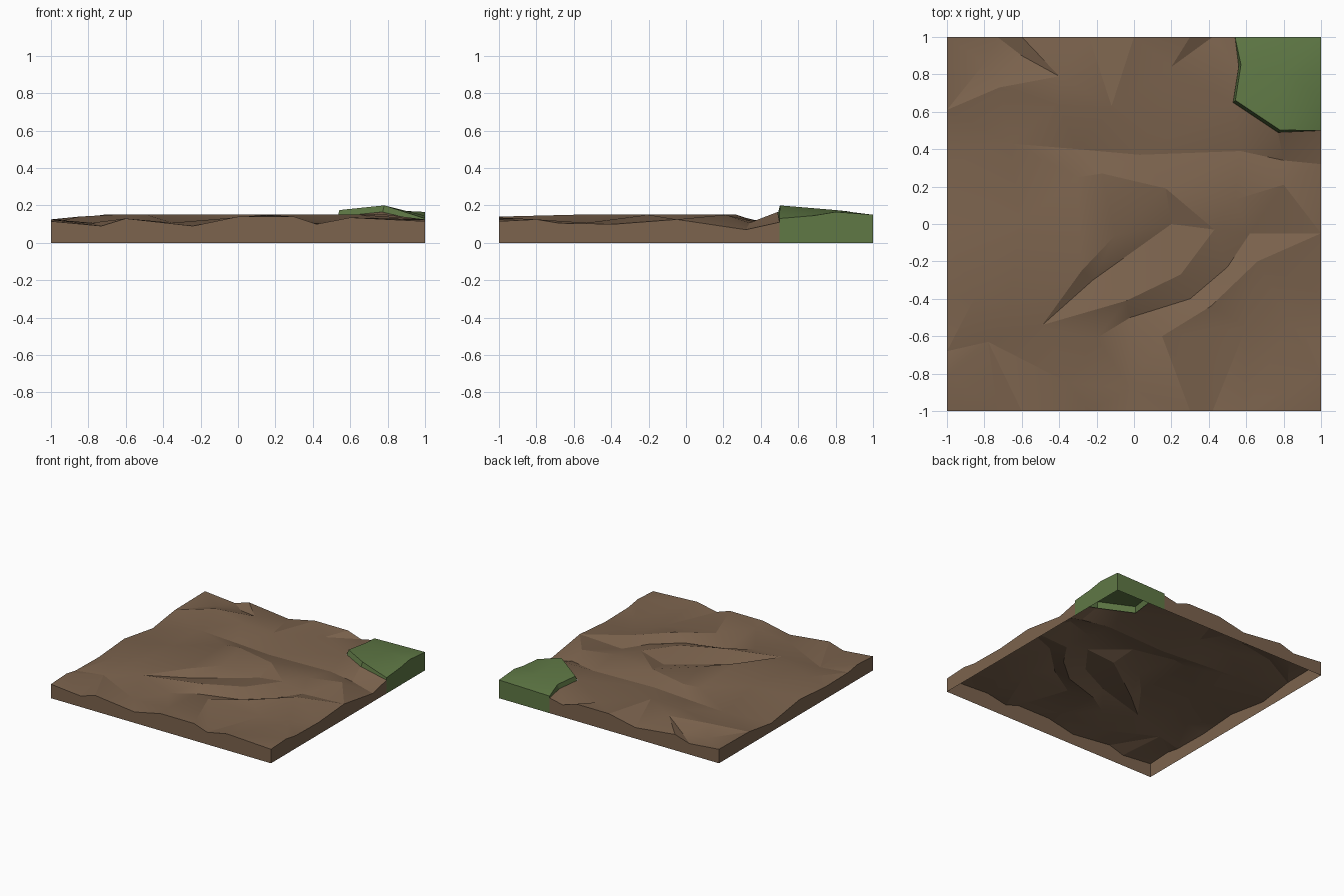
import bpy, bmesh, math
from mathutils import Vector
from mathutils.geometry import delaunay_2d_cdt

if "Cube" in bpy.data.objects:
    bpy.data.objects.remove(bpy.data.objects["Cube"])


def material(name, color):
    m = bpy.data.materials.new(name)
    m.diffuse_color = (*color, 1)
    m.use_nodes = True
    m.node_tree.nodes["Principled BSDF"].inputs["Base Color"].default_value = m.diffuse_color
    return m


def patch(name, outline, lines, mat, lip=None):
    """Triangulate an outline with ridge lines, then drop walls to z = 0 on the tile border."""
    pts, edges = list(outline), []
    for line in lines:
        start = len(pts)
        pts += line
        edges += [(i, i + 1) for i in range(start, len(pts) - 1)]
    co, _, faces, ids, _, _ = delaunay_2d_cdt(
        [Vector(p[:2]) for p in pts], edges, [list(range(len(outline)))], 1, 1e-4)
    bm = bmesh.new()
    vs = []
    for c, src in zip(co, ids):
        near = min(pts, key=lambda p: (Vector(p[:2]) - c).length)
        vs.append(bm.verts.new((c.x, c.y, pts[src[0]][2] if src else near[2])))
    for f in faces:
        face = bm.faces.new([vs[i] for i in f])
        face.normal_update()
        if face.normal.z < 0:
            face.normal_flip()
    centre = sum((Vector(p) for p in outline), Vector()) / len(outline)
    for e in [e for e in bm.edges if e.is_boundary]:
        a, b = e.verts
        on_border = any(abs(v - s) < 1e-3 and abs(w - s) < 1e-3
                        for v, w in zip(a.co.xy, b.co.xy) for s in (-1, 1))
        if on_border:
            low = [(v.co.x, v.co.y, 0) for v in (b, a)]
        elif lip:
            low = [lip(v.co) for v in (b, a)]
        else:
            continue
        f = bm.faces.new([a, b] + [bm.verts.new(p) for p in low])
        f.normal_update()
        if f.normal.dot(f.calc_center_median() - centre) < 0:
            f.normal_flip()
    bmesh.ops.remove_doubles(bm, verts=bm.verts, dist=1e-4)
    me = bpy.data.meshes.new(name)
    bm.to_mesh(me)
    bm.free()
    ob = bpy.data.objects.new(name, me)
    bpy.context.collection.objects.link(ob)
    me.materials.append(mat)
    bpy.ops.object.select_all(action='DESELECT')
    ob.select_set(True)
    bpy.context.view_layer.objects.active = ob
    bpy.ops.object.shade_smooth_by_angle(angle=math.radians(16))


# Border profiles, repeated on opposite sides so the tile matches its neighbours
along_x = [(-.73, .09), (-.6, .13), (-.24, .09), (0, .14), (.3, .14), (.42, .1)]
along_y = [(-.8, .125), (-.68, .105), (-.38, .1), (-.05, .125), (.32, .07)]
corner = .115

# Edge shared by soil and grass
seam = [(1, .5, .11), (.77, .49, .165), (.53, .65, .14), (.56, .84, .135), (.54, 1, .125)]

soil_outline = ([(-1, -1, corner)] + [(x, -1, z) for x, z in along_x]
                + [(.6, -1, .135), (1, -1, corner)]
                + [(1, y, z) for y, z in along_y] + seam
                + [(x, 1, z) for x, z in reversed(along_x)]
                + [(-1, 1, corner), (-1, .61, .11)]
                + [(-1, y, z) for y, z in reversed(along_y)])

# Wind ripples: each line keeps one height
crests = [
    [(-.72, .73), (-.4, .79)],
    [(-.41, .64), (-.12, .63)],
    [(-.61, .01), (-.3, .25), (-.17, .27), (.17, .19), (.54, .13), (.8, .21)],
    [(-.67, -.45), (-.28, -.25), (-.1, -.06)],
    [(-.49, -.54), (-.04, -.41), (.25, -.27), (.43, -.03)],
    [(.15, -.6), (.41, -.44), (.66, -.2)],
]
troughs = [
    [(-.66, .43), (-.3, .4), (.03, .37), (.57, .39), (.8, .34)],
    [(-.22, -.3), (.2, 0)],
    [(-.2, -.61), (-.02, -.5), (.3, -.4), (.5, -.23), (.62, -.05)],
    [(-.78, -.63), (-.35, -.85)],
    [(.6, -.55), (.83, -.53)],
]
ripples = [[(x, y, z) for x, y in line]
           for z, group in ((.15, crests), (.107, troughs)) for line in group]
ripples += [[(-.8, .86, .1)], [(-.85, -.39, .14)], [(.2, .84, .12)], [(-.02, -.88, .135)],
            [(-.6, .9, .1)]]
patch("soil_ground", soil_outline, ripples, material("soil", (.2, .125, .075)))

# Raised grass corner with a thin lip sunk into the soil
grass_outline = [(x + .012, y + .012, z + .035) for x, y, z in seam]
grass_outline[0], grass_outline[-1] = (1, .5, .13), (.54, 1, .14)
grass_outline += [(.75, 1, .145), (1, 1, .15), (1, .8, .165), (1, .68, .145)]


def lip(c):
    x, y, z = min(seam, key=lambda p: (Vector(p[:2]) - c.xy).length)
    return x, y, z - .012


patch("grass_corner", grass_outline, [[(.8, .8, .175)]],
      material("grass", (.115, .19, .06)), lip)
